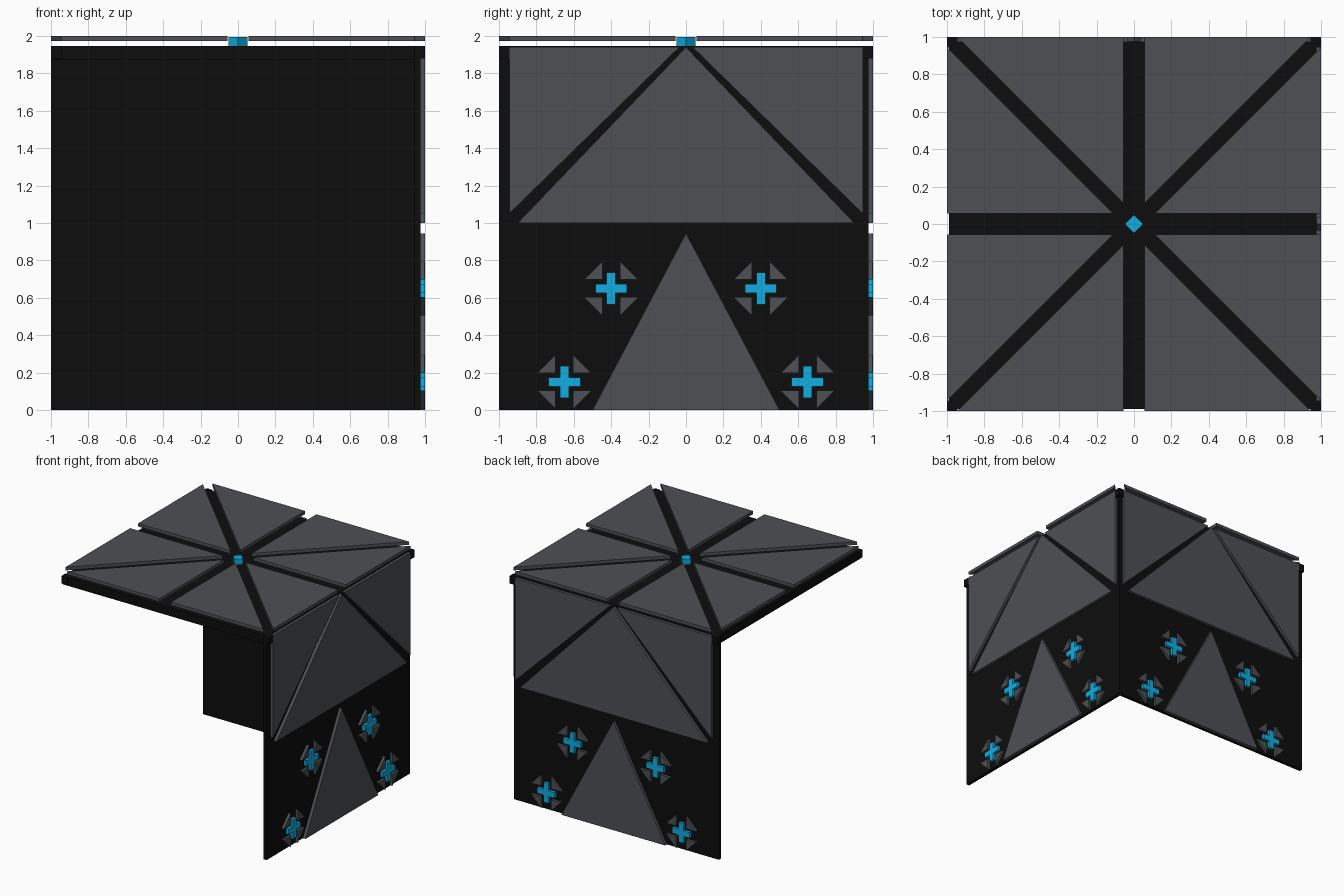
import bpy, bmesh, math
from mathutils import Matrix

if "Cube" in bpy.data.objects:
    bpy.data.objects.remove(bpy.data.objects["Cube"])


def material(name, rgb):
    m = bpy.data.materials.new(name)
    m.diffuse_color = (*rgb, 1)
    m.use_nodes = True
    m.node_tree.nodes["Principled BSDF"].inputs["Base Color"].default_value = m.diffuse_color
    return m


BLACK = material("black_panel", (0.004, 0.004, 0.004))
GREY = material("dark_grey", (0.075, 0.08, 0.09))
CYAN = material("cyan_glow", (0.005, 0.42, 0.75))


def prisms(name, polys, lo, hi, mat, frame=Matrix()):
    """Extrude 2D outlines from depth lo to hi, placed by a frame matrix."""
    bm = bmesh.new()
    for poly in polys:
        face = bm.faces.new([bm.verts.new((u, v, lo)) for u, v in poly])
        ext = bmesh.ops.extrude_face_region(bm, geom=[face])
        verts = [e for e in ext["geom"] if isinstance(e, bmesh.types.BMVert)]
        bmesh.ops.translate(bm, verts=verts, vec=(0, 0, hi - lo))
    bmesh.ops.recalc_face_normals(bm, faces=bm.faces)
    bm.transform(frame)
    me = bpy.data.meshes.new(name)
    bm.to_mesh(me)
    bm.free()
    me.materials.append(mat)
    ob = bpy.data.objects.new(name, me)
    bpy.context.collection.objects.link(ob)
    return ob


def rect(u0, v0, u1, v1):
    return [(u0, v0), (u1, v0), (u1, v1), (u0, v1)]


def mirror(poly, su, sv):
    return [(u * su, v * sv) for u, v in poly]


def shift(poly, du, dv):
    return [(u + du, v + dv) for u, v in poly]


QUADS = [(a, b) for a in (-1, 1) for b in (-1, 1)]

# Roof slab with small corner blocks
prisms("roof_slab", [rect(-0.99, -0.99, 0.975, 0.975)], 1.87, 1.945, BLACK)
block = rect(0.945, 0.945, 1.0, 1.0)
prisms("roof_corner_blocks", [mirror(block, a, b) for a, b in QUADS], 1.88, 1.945, BLACK)

# Eight raised roof panels
tri = [(0.11, 0.055), (1, 0.055), (1, 0.945)]
swapped = [(v, u) for u, v in tri]
prisms("roof_panels", [mirror(t, a, b) for t in (tri, swapped) for a, b in QUADS],
       1.972, 2.0, GREY)

# Centre diamond
prisms("roof_centre_stud", [[(0.05, 0), (0, 0.05), (-0.05, 0), (0, -0.05)]], 1.945, 1.995, CYAN)

# Wall decoration outlines (u along the wall, v up)
upper = [(0.945, 1.05), (0.945, 1.94), (0.035, 1.94)]
panels = [upper, mirror(upper, -1, 1),
          [(-0.9, 1.0), (0.9, 1.0), (0, 1.94)],
          [(-0.5, 0), (0.5, 0), (0, 0.945)]]
claw = [(0.047, 0.047), (0.145, 0.047), (0.047, 0.145)]
a, w = 0.085, 0.024
plus = [(-w, -a), (w, -a), (w, -w), (a, -w), (a, w), (w, w),
        (w, a), (-w, a), (-w, w), (-a, w), (-a, -w), (-w, -w)]
spots = [(-0.4, 0.65), (0.4, 0.65), (-0.65, 0.15), (0.65, 0.15)]

# Right and back walls: same parts turned a quarter round
to_right = Matrix(((0, 0, 1, 0), (1, 0, 0, 0), (0, 1, 0, 0), (0, 0, 0, 1)))
for side, angle in (("right", 0), ("back", math.pi / 2)):
    f = Matrix.Rotation(angle, 4, 'Z') @ to_right
    u0, u1 = (-1.0, 0.975) if side == "right" else (-0.945, 1.0)
    prisms(side + "_wall", [rect(u0, 0, u1, 1.945)] if side == "right"
           else [rect(-0.975, 0, u1, 1.945)], 0.945, 0.975, BLACK, f)
    prisms(side + "_wall_panels", panels, 0.974, 1.0, GREY, f)
    prisms(side + "_fastener_claws",
           [shift(mirror(claw, p, q), *s) for s in spots for p, q in QUADS],
           0.974, 0.998, GREY, f)
    prisms(side + "_fastener_crosses", [shift(plus, *s) for s in spots],
           0.974, 1.0, CYAN, f)
